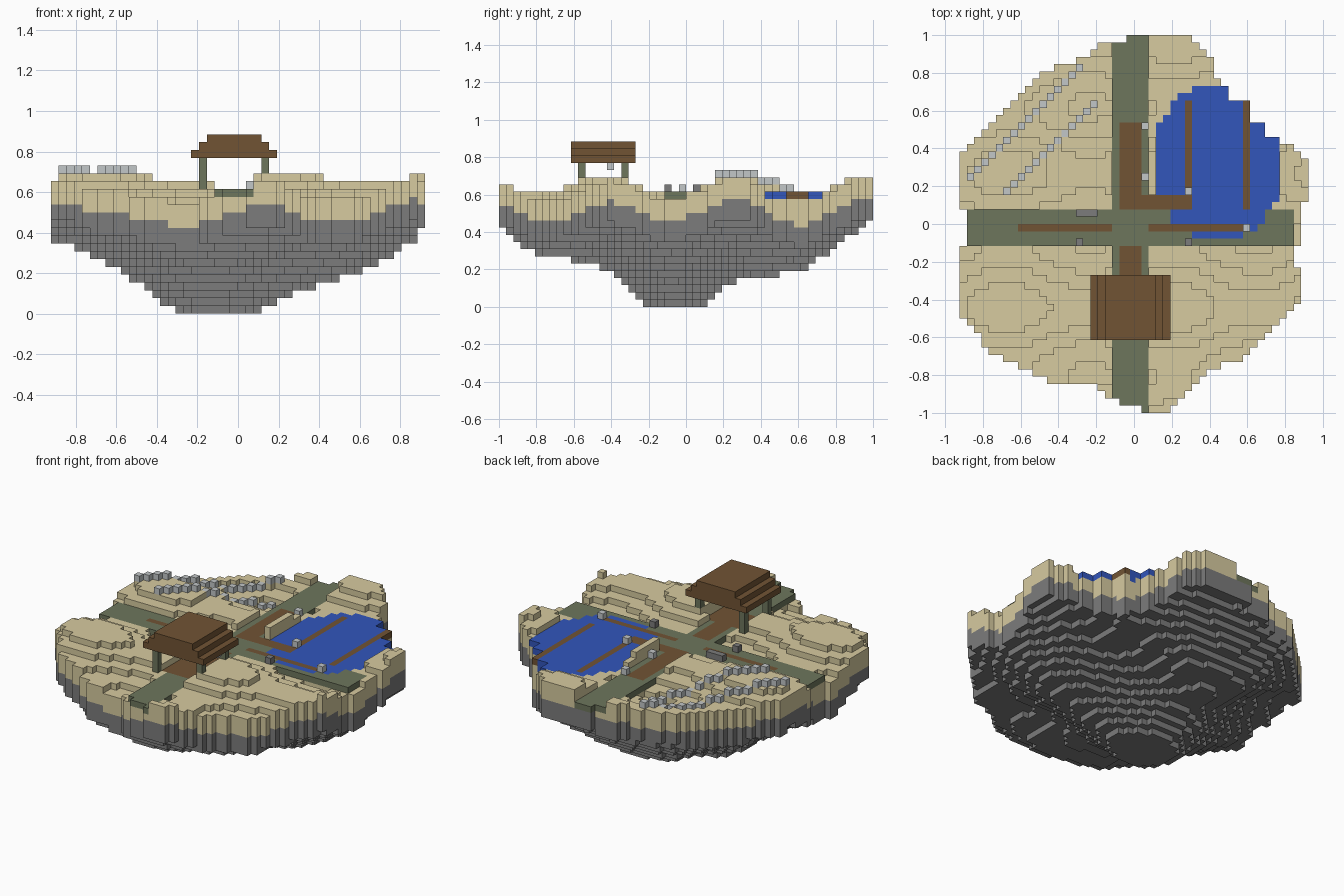
import bpy
import bmesh
import math
from mathutils import Vector

cube = bpy.data.objects.get("Cube")
if cube:
    bpy.data.objects.remove(cube, do_unlink=True)

UNIT = 1 / 26          # block edge length
GROUND = 15            # layer holding path, planks and water surface
SAND_DEPTH = 3


def make_material(name, rgb):
    mat = bpy.data.materials.new(name)
    mat.use_nodes = True
    mat.diffuse_color = (*rgb, 1)
    mat.node_tree.nodes["Principled BSDF"].inputs["Base Color"].default_value = (*rgb, 1)
    return mat


sand = make_material("sand", (0.68, 0.595, 0.35))
rock = make_material("rock grey", (0.2, 0.2, 0.2))
moss = make_material("moss green", (0.155, 0.18, 0.108))
wood = make_material("brown wood", (0.165, 0.088, 0.034))
blue = make_material("water blue", (0.032, 0.092, 0.5))
pale = make_material("pale stone", (0.54, 0.57, 0.58))

# Shoreline of the island, in blocks
SHORE = [(-1, 26), (-1, 25), (-4, 25), (-6, 23), (-12, 21), (-24, 9), (-24, 2), (-23, 2),
         (-23, -3), (-24, -3), (-24, -12), (-21, -15), (-21, -17), (-13, -21), (-10, -22),
         (-6, -22), (-3, -24), (-1, -25), (1, -25), (1, -26), (5, -26), (5, -25), (8, -23),
         (11, -20), (14, -19), (18, -16), (23, -11), (23, -6), (22, -6), (22, -3), (23, -3),
         (23, 2), (24, 3), (24, 9), (22, 11), (20, 11), (20, 12), (18, 12), (18, 14),
         (16, 14), (16, 17), (13, 17), (13, 19), (12, 19), (11, 22), (10, 24), (7, 26)]

# Outline of the pond
POND = [(3, 4), (3, 13), (5, 15), (5, 17), (8, 18), (8, 19), (13, 19), (13, 17), (16, 17),
        (16, 14), (18, 14), (18, 12), (20, 12), (20, 3), (18, 2), (18, 0), (16, -1),
        (15, -2), (8, -2), (8, 0), (5, 0), (5, 4)]


def inside(x, y, poly):
    hit = False
    for (ax, ay), (bx, by) in zip(poly, poly[1:] + poly[:1]):
        if (ay > y) != (by > y) and x < ax + (y - ay) * (bx - ax) / (by - ay):
            hit = not hit
    return hit


def edge_distance(p, poly):
    best = 99
    for a, b in zip(poly, poly[1:] + poly[:1]):
        a, b = Vector(a), Vector(b)
        t = max(0, min(1, (p - a).dot(b - a) / (b - a).length_squared))
        best = min(best, (p - a - t * (b - a)).length)
    return best


def terrain_height(x, y):
    """Rolling dunes: one wave along each axis."""
    wave_x = math.cos(math.tau * (x - 5.3) / 22.7)
    wave_y = math.cos(math.tau * (y - 7) / 18.5)
    return 16.25 + 0.7 * wave_x + 1.3 * wave_y


def under_height(x, y):
    """The underside follows the dunes and thickens toward the middle."""
    p = Vector((x, y))
    d = (p - Vector((-2, -1))).length
    r = d / (d + edge_distance(p, SHORE))
    return max(0, round(terrain_height(x, y) - 17.6 + 12 * r))


def in_box(i, j, x0, x1, y0, y1):
    return x0 <= i < x1 and y0 <= j < y1


def is_plank(i, j):
    walkways = [(-2, 1, 2, 14), (-2, 8, 2, 4), (-2, 1, -14, -3), (-4, 3, -14, -9),
                (-16, -3, -1, 0), (2, 15, -1, 0), (7, 8, 2, 17), (15, 16, 2, 17)]
    return any(in_box(i, j, *w) for w in walkways)


blocks = {}            # (i, j, k) -> part name
tops = {}


def fill(part, xs, ys, zs):
    for i in xs:
        for j in ys:
            for k in zs:
                blocks[i, j, k] = part


# Island ground, path, planks and pond
for i in range(-24, 24):
    for j in range(-26, 26):
        x, y = i + 0.5, j + 0.5
        if not inside(x, y, SHORE):
            continue
        h = round(terrain_height(x, y))
        crust = h - SAND_DEPTH
        base = min(under_height(x, y), crust - 1)
        surface = None
        if is_plank(i, j):
            surface = "plank_walkways"
        elif inside(x, y, POND):
            surface = "pond_water"
        elif -3 <= i < 2 or in_box(i, j, -23, 22, -3, 2):
            surface = "path"
        if surface == "pond_water":
            h = min(h, GROUND)
            fill(surface, [i], [j], range(h, GROUND + 1))
        elif surface:
            h = GROUND
            fill(surface, [i], [j], [GROUND])
        fill("rock_underside", [i], [j], range(base, crust))
        fill("sand_top", [i], [j], range(crust, h))
        tops[i, j] = GROUND + 1 if surface else h

# Diagonal rows of pale stones
for start, end, shift in ((-23, -7, 29), (-18, -5, 22)):
    for i in range(start, end):
        if (i, i + shift) in tops:
            blocks[i, i + shift, tops[i, i + shift]] = "stone_rows"

# Lamps beside the walkways, and one under the roof
for i, j in ((1, 13), (1, 6), (7, 4), (15, -1)):
    blocks[i, j, GROUND + 1] = "lamps"
blocks[3, -11, 19] = "lamps"

# Bench and grey marker stones
fill("bench", range(-8, -5), [1], [GROUND + 1])
for i in (-8, 7):
    blocks[i, -3, GROUND + 1] = "marker_stones"

# Pavilion posts and stepped roof
for i in (-5, 3):
    for j in (-15, -9):
        fill("pavilion_posts", [i], [j], range(tops[i, j], 20))
for step in range(3):
    fill("pavilion_roof", range(-6 + step, 5 - step), range(-16, -7), [20 + step])

PARTS = {"rock_underside": rock, "sand_top": sand, "path": moss, "plank_walkways": wood,
         "pond_water": blue, "stone_rows": pale, "lamps": pale, "bench": rock,
         "marker_stones": rock, "pavilion_posts": moss, "pavilion_roof": wood}


def build_part(name, mat):
    """Skin the exposed sides of every block in a part."""
    bm = bmesh.new()
    verts = {}
    for cell in [c for c, part in blocks.items() if part == name]:
        for axis in range(3):
            for side in (0, 1):
                near = list(cell)
                near[axis] += 2 * side - 1
                if tuple(near) in blocks:
                    continue
                corners = []
                for u, v in ((0, 0), (1, 0), (1, 1), (0, 1)):
                    p = list(cell)
                    p[axis] += side
                    p[(axis + 1) % 3] += u
                    p[(axis + 2) % 3] += v
                    p = tuple(p)
                    if p not in verts:
                        verts[p] = bm.verts.new(Vector(p) * UNIT)
                    corners.append(verts[p])
                bm.faces.new(corners if side else corners[::-1])
    # Merge flat areas into terraces
    bmesh.ops.dissolve_limit(bm, angle_limit=0.02, verts=bm.verts, edges=bm.edges)
    mesh = bpy.data.meshes.new(name)
    bm.to_mesh(mesh)
    bm.free()
    mesh.materials.append(mat)
    bpy.context.collection.objects.link(bpy.data.objects.new(name, mesh))


for part_name, part_mat in PARTS.items():
    build_part(part_name, part_mat)
